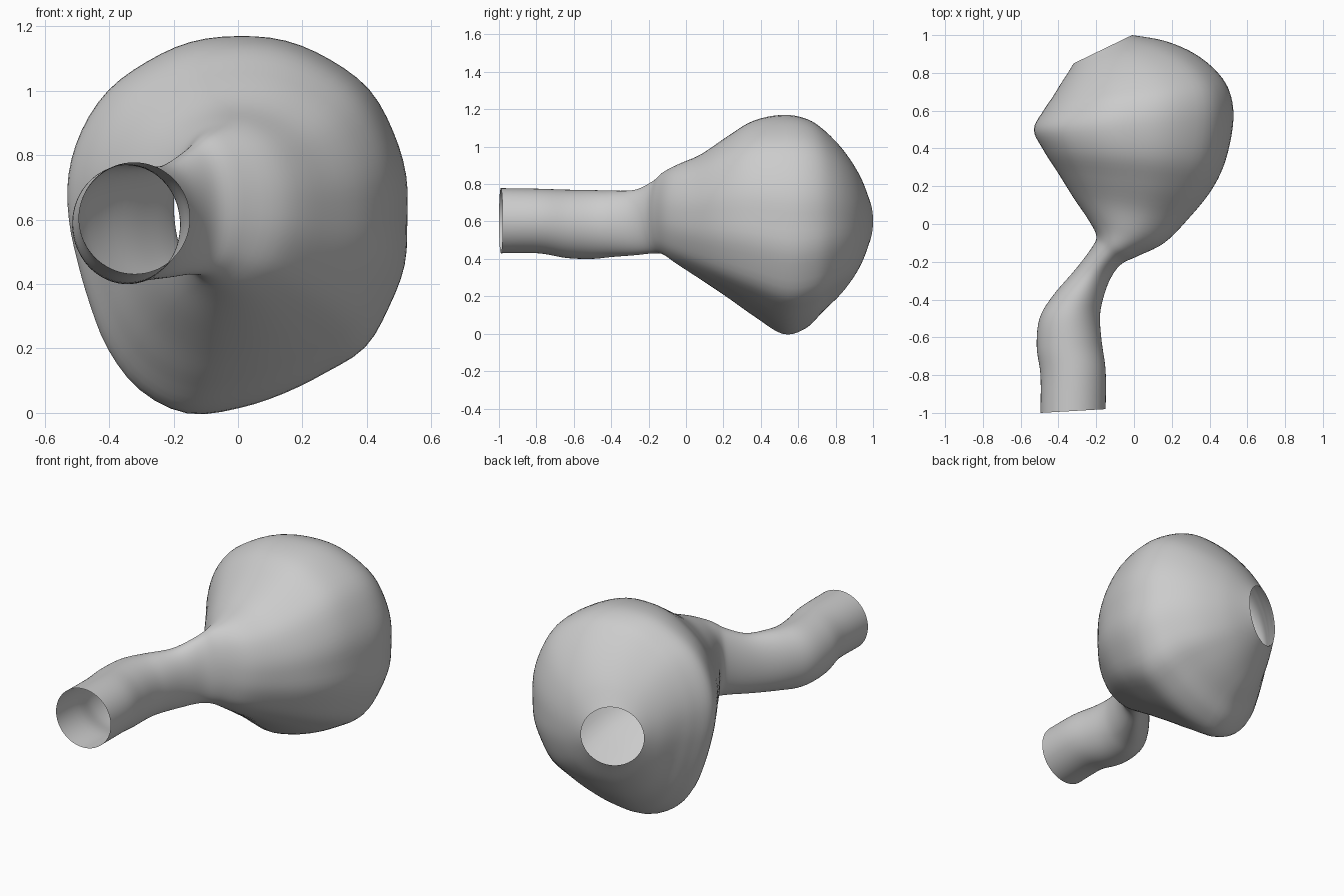
import bpy
import bmesh
import math

cube = bpy.data.objects.get("Cube")
if cube:
    bpy.data.objects.remove(cube)

SEGMENTS = 72   # points around each ring
STEPS = 5       # rings between two stations


def spline(a, b, c, d, t):
    """Smooth curve from b to c."""
    return b + 0.5 * t * (c - a + t * (2*a - 5*b + 4*c - d + t * (3*(b - c) + d - a)))


# Bulb outline: radius every 15 degrees, counter-clockwise from +x
radii = [.525, .54, .555, .575, .575, .577, .572, .573, .568, .57, .56, .545,
         .525, .515, .53, .57, .61, .62, .583, .555, .545, .557, .54, .535]


def bulb_point(angle):
    """Bulb outline scaled to -1..1 across and up."""
    pos = angle / math.tau * len(radii)
    i = int(pos)
    r = spline(*[radii[(i + k) % len(radii)] for k in (-1, 0, 1, 2)], pos - i)
    return r * math.cos(angle) / .525, (r * math.sin(angle) + .014) / .586


# Stations: left edge x, y; right edge x, y; bottom z, top z; share of bulb outline
stations = [
    (-.495, -1.0, -.15, -.98, .43, .778, 0),
    (-.495, -.80, -.15, -.78, .43, .775, 0),
    (-.515, -.65, -.17, -.63, .405, .77, 0),
    (-.50, -.50, -.18, -.51, .40, .768, 0),
    (-.43, -.38, -.17, -.42, .41, .765, 0),
    (-.31, -.24, -.13, -.30, .42, .77, 0),
    (-.22, -.12, -.07, -.215, .43, .82, 0),
    (-.20, -.06, .02, -.17, .42, .865, .15),
    (-.24, .02, .16, -.10, .365, .905, .35),
    (-.32, .14, .29, .03, .28, .96, .6),
    (-.40, .27, .41, .18, .185, 1.055, .8),
    (-.475, .39, .485, .34, .09, 1.14, .95),
    (-.525, .50, .525, .55, 0, 1.17, 1),
    (-.475, .60, .505, .70, .03, 1.145, 1),
    (-.43, .67, .435, .81, .115, 1.08, .85),
    (-.385, .745, .315, .905, .205, .985, .6),
    (-.35, .80, .16, .97, .31, .885, .25),
    (-.32, .85, -.01, 1.0, .43, .775, 0),
]


def make_ring(bm, s):
    x0, y0, x1, y1, z0, z1, share = s
    ring = []
    for k in range(SEGMENTS):
        a = math.tau * k / SEGMENTS
        bu, bv = bulb_point(a)
        u = math.cos(a) * (1 - share) + bu * share
        v = math.sin(a) * (1 - share) + bv * share
        ring.append(bm.verts.new(((x0 + x1 + u * (x1 - x0)) / 2,
                                  (y0 + y1 + u * (y1 - y0)) / 2,
                                  (z0 + z1 + v * (z1 - z0)) / 2)))
    return ring


# Open shell lofted from the tube mouth through the bulb to the back opening
bm = bmesh.new()
last = len(stations) - 1
rings = []
for i in range(last):
    four = [stations[min(max(i + k, 0), last)] for k in (-1, 0, 1, 2)]
    for j in range(STEPS):
        rings.append(make_ring(bm, [spline(*v, j / STEPS) for v in zip(*four)]))
rings.append(make_ring(bm, stations[last]))
for a, b in zip(rings, rings[1:]):
    for k in range(SEGMENTS):
        n = (k + 1) % SEGMENTS
        bm.faces.new((a[k], a[n], b[n], b[k])).smooth = True
bmesh.ops.recalc_face_normals(bm, faces=bm.faces)
# Outward normals: the topmost face must look up
top = max(bm.faces, key=lambda f: f.calc_center_median().z)
if top.normal.z < 0:
    bmesh.ops.reverse_faces(bm, faces=bm.faces)

mesh = bpy.data.meshes.new("bulb_with_tube")
bm.to_mesh(mesh)
bm.free()
shell = bpy.data.objects.new("bulb_with_tube", mesh)
bpy.context.collection.objects.link(shell)

# Plain grey
grey = bpy.data.materials.new("light_grey")
grey.use_nodes = True
colour = (.6, .6, .6, 1)
grey.diffuse_color = colour
grey.node_tree.nodes["Principled BSDF"].inputs["Base Color"].default_value = colour
mesh.materials.append(grey)
